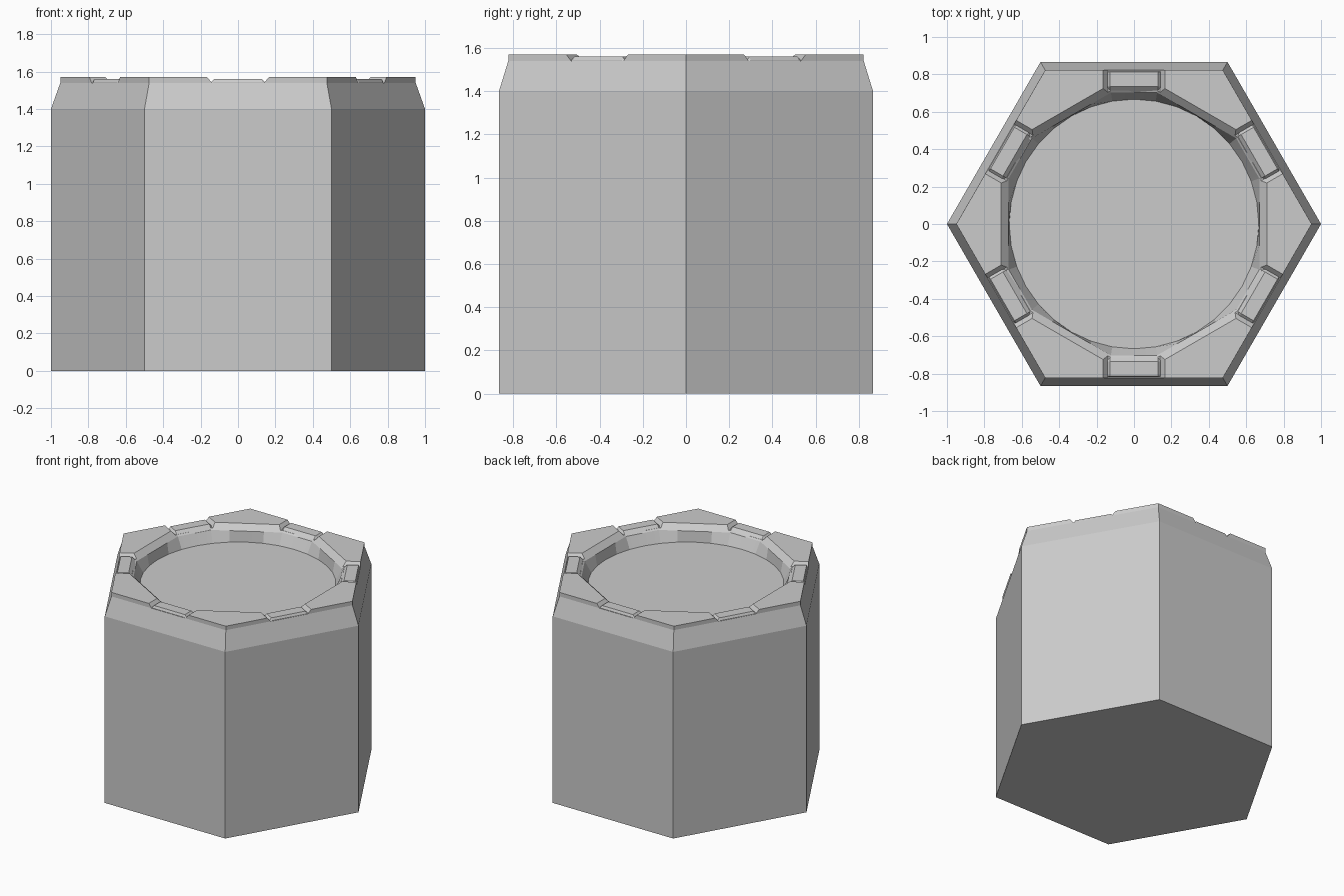
import bpy, bmesh
from math import cos, radians, pi
from mathutils import Matrix, Vector

if "Cube" in bpy.data.objects:
    bpy.data.objects.remove(bpy.data.objects["Cube"], do_unlink=True)

grey = bpy.data.materials.new("light grey")
grey.use_nodes = True
grey.diffuse_color = (0.6, 0.6, 0.6, 1)
grey.node_tree.nodes["Principled BSDF"].inputs["Base Color"].default_value = (0.6, 0.6, 0.6, 1)


def make_object(name, bm):
    bmesh.ops.recalc_face_normals(bm, faces=bm.faces[:])
    mesh = bpy.data.meshes.new(name)
    bm.to_mesh(mesh)
    bm.free()
    mesh.materials.append(grey)
    obj = bpy.data.objects.new(name, mesh)
    bpy.context.collection.objects.link(obj)
    return obj


def loft(bm, rings):
    """Skin equal-sized closed rings and cap both ends."""
    loops = [[bm.verts.new(p) for p in ring] for ring in rings]
    for a, b in zip(loops, loops[1:]):
        for i in range(len(a)):
            j = (i + 1) % len(a)
            bm.faces.new((a[i], a[j], b[j], b[i]))
    bm.faces.new(loops[0][::-1])
    bm.faces.new(loops[-1])


def ring(radius, z, count):
    """Horizontal ring; radius is a function of the angle in degrees."""
    step = 360 / count
    return [Matrix.Rotation(radians(i * step), 3, 'Z') @ Vector((radius(i * step), 0, z))
            for i in range(count)]


def hexagon(apothem):
    return lambda deg: apothem / cos(radians((deg + 30) % 60 - 30))


def clipped_hexagon(apothem, clip):
    return lambda deg: min(hexagon(apothem)(deg), clip / cos(radians(deg % 60 - 30)))


def cut(obj, cutter):
    cutter.hide_render = True
    mod = obj.modifiers.new("cut", 'BOOLEAN')
    mod.operation, mod.solver, mod.object = 'DIFFERENCE', 'EXACT', cutter
    bpy.context.view_layer.objects.active = obj
    bpy.ops.object.modifier_apply(modifier=mod.name)
    bpy.data.objects.remove(cutter, do_unlink=True)


# Hexagonal block with a chamfered shoulder and a short upright rim
bm = bmesh.new()
loft(bm, [ring(lambda d, r=r: r, z, 6)
          for r, z in ((1, 0), (1, 1.4), (0.95, 1.54), (0.95, 1.57))])
body = make_object("hexagonal_body", bm)

# Recess: sloped hexagonal lip that blends into a round floor
bm = bmesh.new()
loft(bm, [ring(lambda d: 0.667, 1.45, 36),
          ring(clipped_hexagon(0.67, 0.702), 1.53, 36),
          ring(hexagon(0.71), 1.57, 36),
          ring(hexagon(0.71), 1.7, 36)])
cut(body, make_object("recess_cutter", bm))

# A tapered notch in the middle of every rim side
for k in range(6):
    turn = Matrix.Rotation(radians(30 + 60 * k), 3, 'Z')
    bm = bmesh.new()
    profile = [(-0.14, 1.54), (0.14, 1.54), (0.19, 1.6), (-0.19, 1.6)]
    loft(bm, [[turn @ Vector((r, w, z)) for w, z in profile] for r in (0.6, 1)])
    cut(body, make_object("notch_cutter", bm))

# Low pad seated in every notch, sloping down into the recess
pad_profile = [(0.71, 1.5), (0.704, 1.53), (0.735, 1.56), (0.812, 1.56),
               (0.819, 1.545), (0.819, 1.5)]
for k in range(6):
    turn = Matrix.Rotation(radians(30 + 60 * k), 3, 'Z')
    bm = bmesh.new()
    sections = []
    for w, inset in ((-0.142, 0.015), (-0.128, 0), (0.128, 0), (0.142, 0.015)):
        sections.append([turn @ Vector((r, w, z - inset)) for r, z in pad_profile])
    loft(bm, sections)
    make_object(f"notch_pad_{k + 1}", bm)

# Smooth only the gently curved recess wall
bpy.ops.object.select_all(action='DESELECT')
body.select_set(True)
bpy.context.view_layer.objects.active = body
bpy.ops.object.shade_smooth_by_angle(angle=pi / 15)
